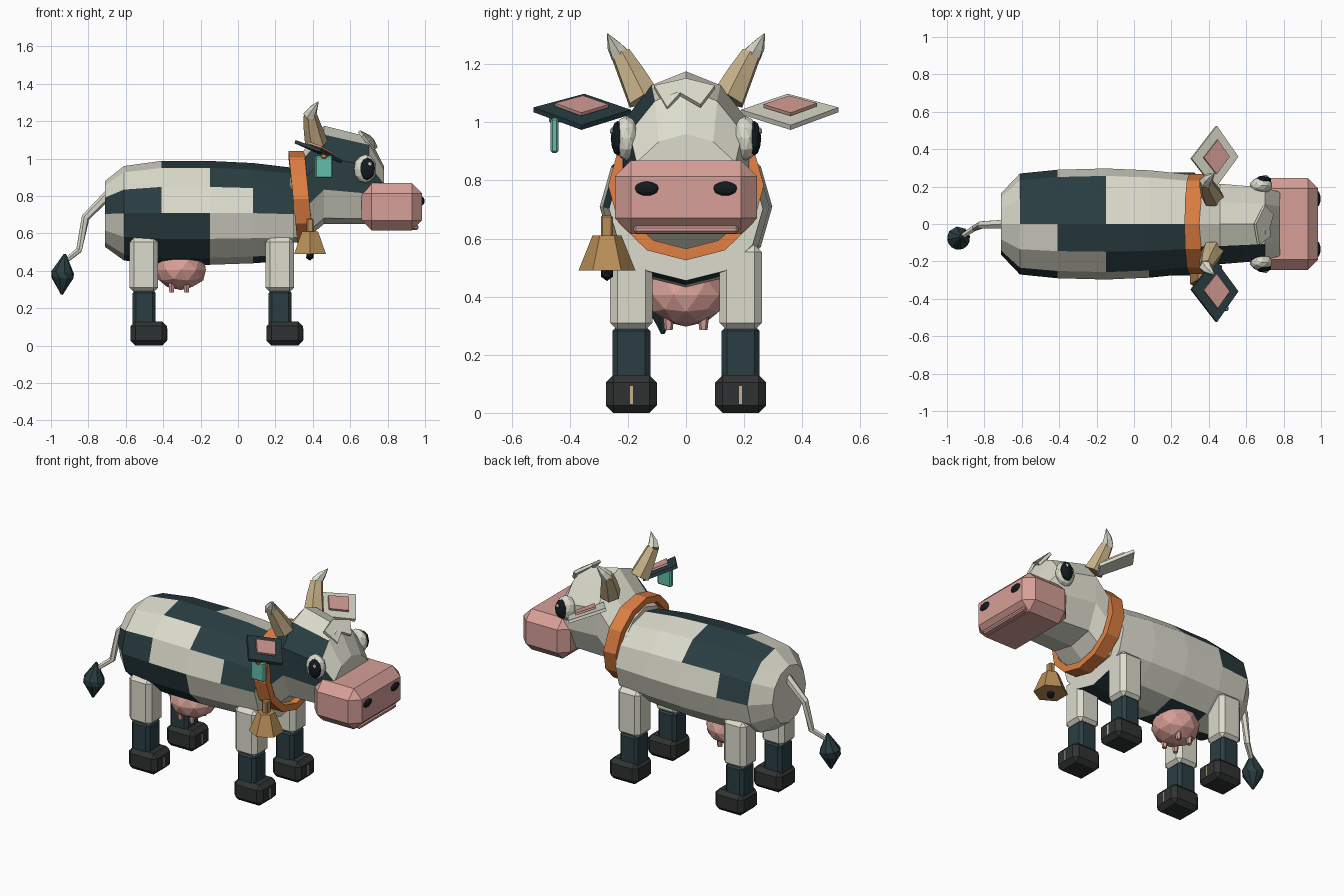
import bpy, bmesh, math
from mathutils import Vector, Matrix

if "Cube" in bpy.data.objects:
    bpy.data.objects.remove(bpy.data.objects["Cube"])

def mat(name, r, g, b):
    m = bpy.data.materials.new(name)
    m.diffuse_color = [(c / 255) ** 2.2 for c in (r, g, b)] + [1]
    m.use_nodes = True
    m.node_tree.nodes["Principled BSDF"].inputs["Base Color"].default_value = m.diffuse_color
    return m

WHITE = mat("cream", 218, 218, 203)
DARK = mat("dark_patch", 46, 64, 68)
PINK = mat("pink", 214, 158, 150)
ORANGE = mat("orange", 222, 126, 68)
TAN = mat("horn_tan", 198, 176, 135)
BRASS = mat("brass", 182, 140, 88)
TEAL = mat("teal", 98, 188, 168)
HOOF = mat("hoof_black", 50, 54, 53)
BLACK = mat("eye_black", 26, 32, 36)

def finish(name, bm, mats):
    bmesh.ops.recalc_face_normals(bm, faces=bm.faces)
    me = bpy.data.meshes.new(name)
    bm.to_mesh(me)
    bm.free()
    for m in mats:
        me.materials.append(m)
    ob = bpy.data.objects.new(name, me)
    bpy.context.collection.objects.link(ob)
    return ob

def loft(name, rings, mats, pick=None, caps=True, closed=False):
    """Skin a list of equal-length rings; pick(i, j) chooses the material slot."""
    bm = bmesh.new()
    vs = [[bm.verts.new(p) for p in r] for r in rings]
    n = len(vs[0])
    for i in range(len(vs) - (0 if closed else 1)):
        a, b = vs[i], vs[(i + 1) % len(vs)]
        for j in range(n):
            k = (j + 1) % n
            f = bm.faces.new((a[j], a[k], b[k], b[j]))
            f.material_index = pick(i, j) if pick else 0
    if caps and not closed:
        bm.faces.new(vs[0])
        bm.faces.new(vs[-1])
    return finish(name, bm, mats)

def tube(name, pts, n, m):
    """Faceted tube through (x, y, z, radius) points."""
    ps = [Vector(p[:3]) for p in pts]
    rings = []
    for i, p in enumerate(ps):
        d = (ps[min(i + 1, len(ps) - 1)] - ps[max(i - 1, 0)]).normalized()
        q = d.to_track_quat('Z', 'Y')
        rings.append([p + q @ Vector((math.cos(t), math.sin(t), 0)) * pts[i][3]
                      for t in (math.tau * (j + .5) / n for j in range(n))])
    return loft(name, rings, [m])

def box(name, lo, hi, m, bevel=0):
    bm = bmesh.new()
    lo, hi = Vector(lo), Vector(hi)
    bmesh.ops.create_cube(bm, size=1, matrix=Matrix.Translation((lo + hi) / 2) @ Matrix.Diagonal((*(hi - lo), 1)))
    if bevel:
        bmesh.ops.bevel(bm, geom=bm.edges[:], offset=bevel, segments=1, affect='EDGES')
    return finish(name, bm, [m])

def ball(name, c, r, m, sub=2):
    bm = bmesh.new()
    bmesh.ops.create_icosphere(bm, subdivisions=sub, radius=1, matrix=Matrix.Translation(c) @ Matrix.Diagonal((*r, 1)))
    return finish(name, bm, [m])

def oval(x, ry, z0, z1, n=12, shear=0):
    """Upright ring starting at the top, going round by the -y side."""
    return [(x - shear * math.cos(t), -ry * math.sin(t), (z0 + z1) / 2 + (z1 - z0) / 2 * math.cos(t))
            for t in (math.tau * j / n for j in range(n))]

# Body: 12-sided barrel with dark patches (one string per strip from the top, one letter per length)
near = ["..###", "..##.", "##..#", ".##..", ".##..", ".##.#"]
near[1] = "...##"
far = [".##..", ".##..", ".#...", ".....", ".....", "..#.#"]
def patch(i, j):
    row = near[j] if j < 6 else far[11 - j]
    return int(row[i] == "#")
loft("body", [oval(-.71, .165, .527, .88), oval(-.61, .27, .455, .96), oval(-.41, .29, .432, .987),
              oval(-.15, .297, .432, .987), oval(.08, .287, .44, .976), oval(.30, .265, .455, .95)],
     [WHITE, DARK], patch)

# Head
half = [(0, 1), (.55, .82), (1, .35), (1, -.3), (.7, -.88), (0, -1)]
prof = [(-y, z) for y, z in half] + [(y, z) for y, z in half[-2:0:-1]]
def head_ring(x, ry, z0, z1):
    return [(x, y * ry, (z0 + z1) / 2 + z * (z1 - z0) / 2) for y, z in prof]
loft("head", [head_ring(.28, .215, .55, .98), head_ring(.34, .22, .55, 1.03), head_ring(.46, .215, .65, 1.175),
              head_ring(.70, .195, .65, 1.115), head_ring(.78, .17, .66, .96)],
     [WHITE, DARK], lambda i, j: int((j == 1 and i in (1, 2)) or (j == 2 and i > 0)))

# Forehead tuft: zigzag fringe
bm = bmesh.new()
z_pts = [(.66, -.11, 1.115), (.72, -.065, 1.04), (.715, -.02, 1.09), (.735, .05, 1.05), (.69, .10, 1.115), (.64, 0, 1.14)]
bm.faces.new([bm.verts.new(p) for p in z_pts])
ext = bmesh.ops.extrude_face_region(bm, geom=bm.faces[:])
bmesh.ops.translate(bm, vec=(.012, 0, .012), verts=[v for v in ext["geom"] if isinstance(v, bmesh.types.BMVert)])
finish("forehead_tuft", bm, [WHITE])

# Muzzle, lip and nostrils
box("muzzle", (.66, -.245, .615), (.985, .245, .868), PINK, .055)
box("lower_lip", (.90, -.18, .618), (.965, .18, .645), PINK, .008)

# Collar: flat 12-sided band, leaning forward at the bottom
band = [(.295, .225, .04), (.295, .268, 0), (.38, .268, 0), (.38, .225, .04)]
loft("collar", [oval(x, ry, .525 + d, 1.04 - d, 12, .025) for x, ry, d in band], [ORANGE], closed=True)

# Bell hanging at the near side of the collar
tube("bell", [(.385, -.272, .49, .098), (.385, -.272, .535, .08), (.385, -.272, .61, .05)], 6, BRASS)
box("bell_hanger", (.367, -.293, .60), (.403, -.252, .68), BRASS, .006)
ball("bell_clapper", (.385, -.272, .48), (.024, .024, .026), BLACK, 1)

def diamond(name, pts, thick, m):
    up = Vector((.4, 0, .9)).normalized() * thick
    lo = [Vector(p) - up / 2 for p in pts]
    return loft(name, [lo, [p + up for p in lo]], [m])

# Paired parts of the head
for s, side in ((-1, "near"), (1, "far")):
    ball(f"nostril_{side}", (.978, s * .135, .772), (.02, .045, .027), BLACK)
    ball(f"eye_{side}", (.68, s * .205, .945), (.062, .045, .077), WHITE)
    ball(f"pupil_{side}", (.692, s * .235, .945), (.042, .024, .06), BLACK)
    ball(f"eye_glint_{side}", (.705, s * .255, .97), (.011, .007, .013), WHITE, 1)
    tube(f"horn_{side}", [(.42, s * .145, 1.08, .062), (.40, s * .185, 1.16, .05), (.385, s * .225, 1.235, .036)], 6, TAN)
    tube(f"horn_tip_{side}", [(.383, s * .225, 1.228, .037), (.40, s * .247, 1.262, .026), (.43, s * .27, 1.305, .002)], 6, WHITE)
    ear = [(.43, s * .19, 1.035), (.555, s * .36, .982), (.44, s * .525, 1.043), (.305, s * .35, 1.09)]
    diamond(f"ear_{side}", ear, .018, DARK if s < 0 else WHITE)
    mid = Vector((.434, s * .36, 1.038))
    inner = [mid + (Vector(p) - mid) * .55 + Vector((.009, 0, .02)) for p in ear]
    diamond(f"inner_ear_{side}", inner, .012, PINK)

# Ear tag
box("ear_tag", (.412, -.466, .895), (.506, -.438, 1.015), TEAL, .007)
box("ear_tag_pin", (.445, -.472, 1.0), (.475, -.432, 1.03), ORANGE, .005)

# Legs: upper, lower and hoof as chamfered boxes
for x, end in ((-.505, "back"), (.222, "front")):
    for s, side in ((-1, "near"), (1, "far")):
        y = s * .188
        box(f"{end}_upper_leg_{side}", (x - .075, y - .073, .285), (x + .078, y + .073, .578), WHITE, .025)
        box(f"{end}_lower_leg_{side}", (x - .058, y - .065, .09), (x + .065, y + .065, .30), DARK, .018)
        box(f"{end}_hoof_{side}", (x - .07, y - .088, 0), (x + .126, y + .088, .13), HOOF, .026)
        box(f"{end}_hoof_slit_{side}", (x + .11, y - .005, .03), (x + .129, y + .005, .092), TAN)

# Udder with four teats
ball("udder", (-.305, 0, .405), (.14, .14, .108), PINK)
for i, x in enumerate((-.355, -.275)):
    for s in (-1, 1):
        tube(f"teat_{i}_{'near' if s < 0 else 'far'}", [(x, s * .06, .36, .022), (x, s * .06, .285, .014)], 6, PINK)

# Tail and tuft
tube("tail", [(-.69, 0, .81, .026), (-.815, -.005, .685, .022), (-.85, -.02, .51, .018), (-.925, -.07, .45, .014)], 6, WHITE)
tube("tail_tuft", [(-.925, -.07, .49, .006), (-.938, -.075, .39, .062), (-.938, -.078, .36, .06), (-.942, -.08, .272, .006)], 8, DARK)
